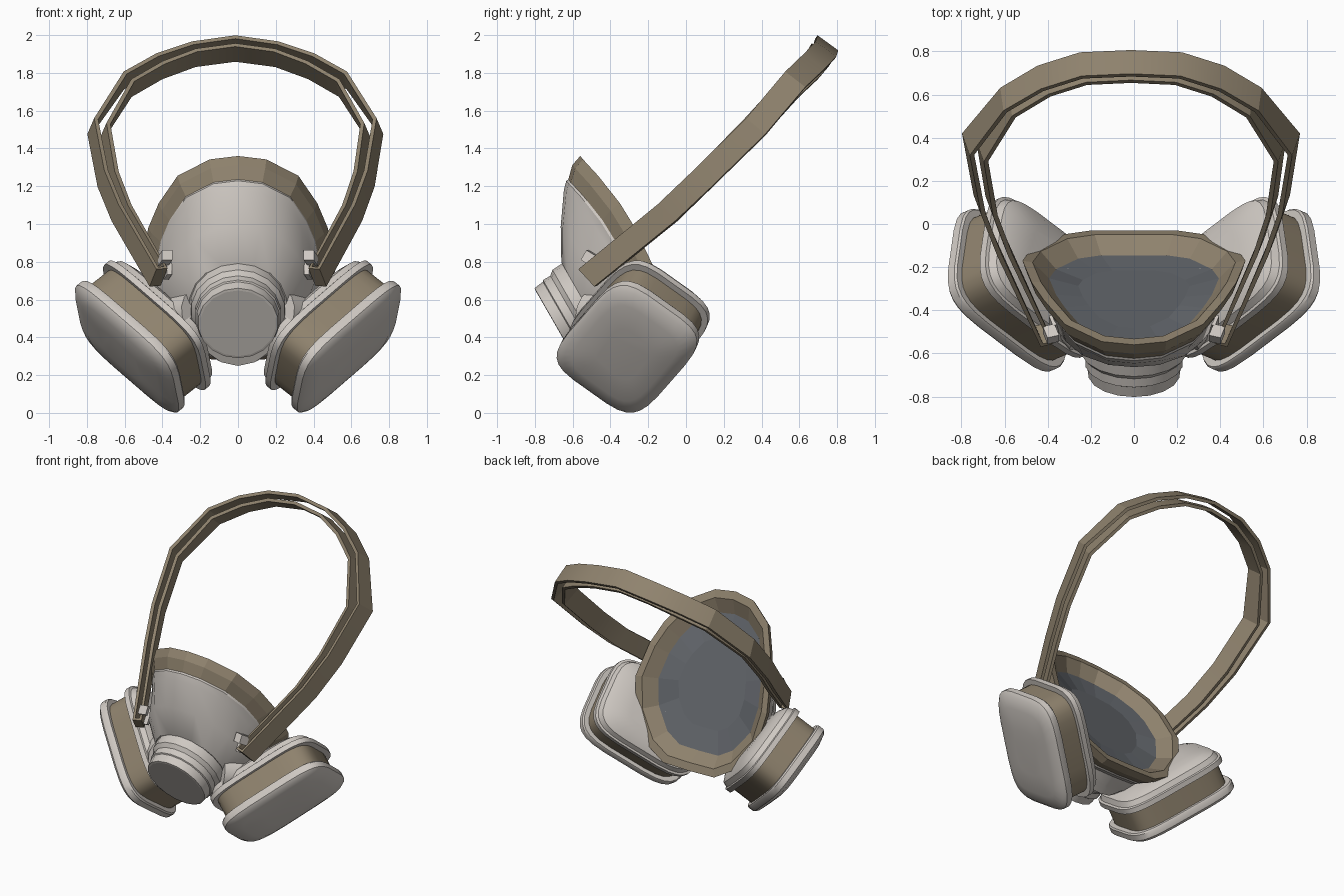
import bpy, bmesh, math
from mathutils import Vector as V

if "Cube" in bpy.data.objects:
    bpy.data.objects.remove(bpy.data.objects["Cube"])


def material(name, rgb):
    m = bpy.data.materials.new(name)
    m.diffuse_color = (*rgb, 1)
    m.use_nodes = True
    m.node_tree.nodes["Principled BSDF"].inputs["Base Color"].default_value = m.diffuse_color
    return m


SHELL = material("light grey plastic", (0.62, 0.58, 0.54))
TAN = material("olive brown rubber", (0.275, 0.225, 0.155))
INSIDE = material("blue grey lining", (0.125, 0.135, 0.15))


def finish(name, bm, mats, smooth=None):
    bmesh.ops.recalc_face_normals(bm, faces=bm.faces)
    me = bpy.data.meshes.new(name)
    bm.to_mesh(me)
    bm.free()
    ob = bpy.data.objects.new(name, me)
    bpy.context.collection.objects.link(ob)
    for m in mats:
        me.materials.append(m)
    if smooth:
        bpy.ops.object.select_all(action='DESELECT')
        ob.select_set(True)
        bpy.context.view_layer.objects.active = ob
        bpy.ops.object.shade_smooth_by_angle(angle=math.radians(smooth))
    return ob


def loft(name, loops, mats, start=None, end=None, closed=False, smooth=None):
    """Skin closed loops; start and end give the cap material index."""
    bm = bmesh.new()
    rings = [[bm.verts.new(p) for p in lp] for lp in loops]
    n = len(rings[0])
    for a, b in list(zip(rings, rings[1:])) + ([(rings[-1], rings[0])] if closed else []):
        for i in range(n):
            bm.faces.new((a[i], a[(i + 1) % n], b[(i + 1) % n], b[i]))
    for cap, ring in ((start, rings[0]), (end, rings[-1])):
        if cap is not None:
            bm.faces.new(ring).material_index = cap
    return finish(name, bm, mats, smooth)


def mirror_copy(ob, name):
    bm = bmesh.new()
    bm.from_mesh(ob.data)
    for v in bm.verts:
        v.co.x *= -1
    smooth = 35 if any(p.use_smooth for p in ob.data.polygons) else None
    return finish(name, bm, list(ob.data.materials), smooth)


# Curved face opening, from the nose down to the chin
half = [(0, -.56, 1.36), (.15, -.545, 1.342), (.32, -.465, 1.255), (.42, -.35, 1.11),
        (.475, -.27, .98), (.517, -.17, .77), (.475, -.115, .55), (.34, -.05, .37),
        (.2, -.03, .29), (0, -.03, .285)]
outline = [V(p) for p in half] + [V((-x, y, z)) for x, y, z in reversed(half[1:-1])]
CENTRE, FWD = V((0, -.25, .83)), V((0, -.9, -.44))


def face_loop(scale, depth):
    return [CENTRE + (p - CENTRE) * scale + FWD * depth for p in outline]


# Rubber seal with recessed lining
loft("face_seal", [face_loop(.85, .125), face_loop(.96, .06), face_loop(1, 0),
                   face_loop(.91, .0), face_loop(.76, .07)], [TAN])
loft("inner_lining", [face_loop(.77, .069), face_loop(.5, .085)], [INSIDE], end=0)

# Mask shell, from the seal to the round outlet base
OUT, OUTUP = V((0, -.87, -.5)), V((0, -.5, .87))


def outlet_loop(c, r, low=1.0):
    pts = []
    for k in range(18):
        a = k * math.tau / 18
        q = math.cos(a) * r
        pts.append(c + V((math.sin(a) * r, 0, 0)) + OUTUP * (q if q > 0 else q * low))
    return pts


brow = face_loop(.80, .165)
base = outlet_loop(V((0, -.53, .57)), .26, 1.42)
bulge = []
for p, q in zip(brow, base):
    m = p.lerp(q, .5)
    bulge.append(V((m.x * 1.12, m.y - .01, m.z)))
loft("mask_shell", [face_loop(.87, .09), face_loop(.86, .13), brow, bulge, base],
     [SHELL], end=0, smooth=30)

# Front outlet: stepped collar and disc
c0 = V((0, -.53, .57))
loft("outlet_collar", [outlet_loop(c0 + OUT * d, r) for d, r in
                       ((-.02, .255), (.06, .25), (.085, .228), (.13, .228),
                        (.135, .22), (.19, .213))], [SHELL], smooth=25)
face_c = c0 + OUT * .19
loft("outlet_disc", [outlet_loop(face_c, .213), outlet_loop(face_c + OUT * .002, .2)],
     [SHELL], end=0)

# Side filters: rounded rectangles stacked along a tilted axis
FC = V((.592, -.315, .335))
U = V((.66, .5, .57)).normalized()
W = V((-.12, .81, -.58))
W = (W - U * W.dot(U)).normalized()
N = W.cross(U).normalized()


def filter_loop(s, scale):
    pts = []
    for k in range(28):
        a = (k + .5) * math.tau / 28
        c, d = math.cos(a), math.sin(a)
        x = math.copysign(abs(c) ** (2 / 4.4), c) * .397
        y = math.copysign(abs(d) ** (2 / 4.4), d) * .293
        pts.append(FC + U * x * scale + W * y * scale + N * s)
    return pts


def filter_part(name, steps, mat):
    ob = loft("right_" + name, [filter_loop(*s) for s in steps], [mat],
              start=0, end=0, smooth=35)
    mirror_copy(ob, "left_" + name)


filter_part("filter_cover", [(-.055, .9), (-.055, .98), (-.045, 1), (-.005, 1), (.015, .94),
                             (.035, .75), (.045, .4)], SHELL)
filter_part("filter_band", [(-.21, .9), (-.045, .9)], TAN)
filter_part("filter_back", [(-.2, .92), (-.2, .99), (-.235, .99), (-.24, .95), (-.275, .91),
                            (-.30, .78), (-.315, .5)], SHELL)


def tube(name, a, b, r0, r1, mat, n=14):
    ax = (b - a).normalized()
    e = ax.orthogonal().normalized()
    f = ax.cross(e)
    ring = lambda c, r: [c + (e * math.cos(k * math.tau / n) + f * math.sin(k * math.tau / n)) * r
                         for k in range(n)]
    return loft(name, [ring(a, r0), ring(b, r1)], [mat], start=0, end=0, smooth=35)


# Necks joining the filters to the shell
mirror_copy(tube("right_filter_neck", V((.38, -.29, .48)), V((.2, -.5, .53)), .14, .13, SHELL),
            "left_filter_neck")

# Head strap: outer and inner runs joined into one folded loop
outer = [V(p) for p in ((0, .745, 1.95), (.23, .735, 1.918), (.42, .675, 1.855), (.59, .575, 1.76),
                        (.755, .37, 1.515), (.705, .09, 1.24), (.635, -.1, 1.06),
                        (.445, -.52, .72))]
inner = [V(p) for p in ((0, .715, 1.908), (.21, .705, 1.88), (.385, .65, 1.815), (.55, .55, 1.72),
                        (.69, .34, 1.49), (.65, .085, 1.235), (.585, -.1, 1.055),
                        (.4, -.51, .725))]
flip = lambda p: V((-p.x, p.y, p.z))
path = ([flip(p) for p in reversed(outer[1:])] + outer + inner[:0:-1]
        + [inner[0]] + [flip(p) for p in inner[1:]])
loops = []
for i, p in enumerate(path):
    t = ((p - path[i - 1]).normalized() + (path[(i + 1) % len(path)] - p).normalized()).normalized()
    k = min(1, max(0, (p.z - .7) / 1.25))
    side = max(-1, min(1, p.x / .4)) * (1 if p.z < 1.6 else .4)
    w = V((.018 * side, .042 + .013 * k, -.046 + .006 * k))
    nrm = t.cross(w).normalized() * .011
    shift = V((-.014 * min(1, max(0, (p.z - .8) / .6)), 0, 0))
    loops.append([p + shift + a * w + b * nrm for a, b in ((-1, -1), (1, -1), (1, 1), (-1, 1))])
loft("head_strap", loops, [TAN], closed=True, smooth=20)


# Strap clips and their posts on the shell
def box(name, c, size, mat):
    bm = bmesh.new()
    bmesh.ops.create_cube(bm, size=1)
    for v in bm.verts:
        q = V([v.co[i] * size[i] for i in range(3)])
        v.co = c + V((.9 * q.x + .3 * q.y, .75 * q.y - .2 * q.x + .5 * q.z, .86 * q.z - .45 * q.y))
    return finish(name, bm, [mat])


mirror_copy(box("right_strap_clip", V((.385, -.51, .82)), (.06, .07, .06), SHELL),
            "left_strap_clip")
mirror_copy(box("right_clip_post", V((.372, -.475, .77)), (.03, .06, .12), SHELL),
            "left_clip_post")
